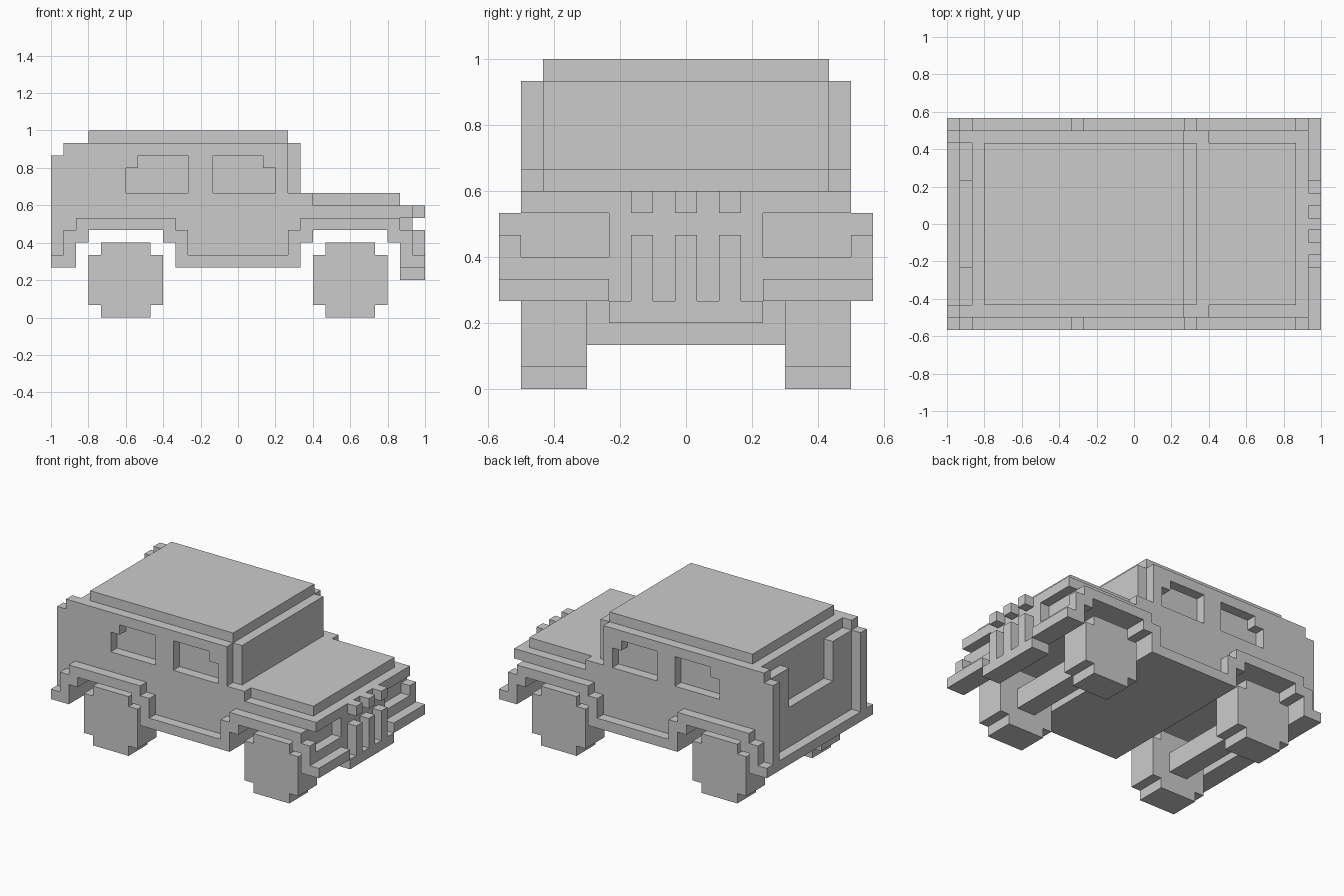
import bpy, bmesh

if "Cube" in bpy.data.objects:
    bpy.data.objects.remove(bpy.data.objects["Cube"])

U = 1 / 15  # one block


def add_object(name, bm):
    bmesh.ops.recalc_face_normals(bm, faces=bm.faces)
    mesh = bpy.data.meshes.new(name)
    bm.to_mesh(mesh)
    bm.free()
    ob = bpy.data.objects.new(name, mesh)
    bpy.context.collection.objects.link(ob)
    return ob


def extrude(name, profile, y0, y1):
    """Extrude an xz profile (in blocks) from y0 to y1."""
    bm = bmesh.new()
    face = bm.faces.new([bm.verts.new((x * U, y0 * U, z * U)) for x, z in profile])
    out = bmesh.ops.extrude_face_region(bm, geom=[face])
    verts = [v for v in out["geom"] if isinstance(v, bmesh.types.BMVert)]
    bmesh.ops.translate(bm, verts=verts, vec=(0, (y1 - y0) * U, 0))
    return add_object(name, bm)


def box(name, x0, x1, y0, y1, z0, z1):
    return extrude(name, [(x0, z0), (x1, z0), (x1, z1), (x0, z1)], y0, y1)


def mirror_y(ob):
    mod = ob.modifiers.new("Mirror", "MIRROR")
    mod.use_axis = (False, True, False)
    mod.use_mirror_merge = False


# Stepped wheel wells shared by the core and the side panels
def well(c):
    return [(c - 4, 4), (c - 4, 6), (c - 3, 6), (c - 3, 7),
            (c + 3, 7), (c + 3, 6), (c + 4, 6), (c + 4, 4)]


wells = well(-9) + well(9)

# Cabin, windscreen and hood core
extrude("body_core", wells[1:-1] + [(13, 10), (5, 10), (5, 14), (-13, 14)], -6.5, 6.5)
box("roof", -12, 4, -6.5, 6.5, 14, 15)

# Side panels with recessed windows
side = extrude("side_panel", [(-15, 4)] + wells[:-1] +
               [(13, 9), (6, 9), (6, 10), (4, 10), (4, 14), (-14, 14), (-14, 13), (-15, 13)],
               6.5, 7.5)
windows = {
    "rear_window_cutter": [(-9, 10), (-4, 10), (-4, 13), (-8, 13), (-8, 12), (-9, 12)],
    "front_window_cutter": [(-2, 10), (3, 10), (3, 12), (2, 12), (2, 13), (-2, 13)],
}
for name, profile in windows.items():
    cutter = extrude(name, profile, 6, 8)
    cutter.hide_render = True
    cutter.hide_viewport = True
    cut = side.modifiers.new("Window", "BOOLEAN")
    cut.operation = "DIFFERENCE"
    cut.solver = "EXACT"
    cut.object = cutter
mirror_y(side)

# Fender arches and sill, one block proud of the side
outer = [(14, 5), (14, 7), (13, 7), (13, 8), (5, 8), (5, 7), (4, 7), (4, 5),
         (-4, 5), (-4, 7), (-5, 7), (-5, 8), (-13, 8), (-13, 7), (-14, 7), (-14, 5), (-15, 5)]
mirror_y(extrude("fender_trim", [(-15, 4)] + wells + [(15, 4), (15, 5)] + outer, 7.5, 8.5))

# Rear door with window opening, and rear sill
box("rear_door_lower", -14, -13, -6.5, 6.5, 4, 9)
mirror_y(box("rear_door_pillar", -14, -13, 3.5, 6.5, 9, 13))
box("rear_sill", -15, -14, -6.5, 6.5, 4, 5)

# Nose: lip, lower panel, bumpers and grille
box("hood_lip", 13, 14, -7.5, 7.5, 8, 9)
box("nose_lower", 13, 14, -7.5, 7.5, 4, 6)
mirror_y(box("front_bumper", 14, 15, 3.5, 7.5, 4, 5))
box("grille_back", 13, 14, -3.5, 3.5, 3, 8)
box("grille_base", 14, 15, -3.5, 3.5, 3, 4)
for y in (-2, 0, 2):
    box("grille_bar", 14, 15, y - .5, y + .5, 4, 7)
    box("grille_tooth", 14, 15, y - .5, y + .5, 8, 9)

# Wheels and axles
for c in (-9, 9):
    mirror_y(extrude("wheel", [(c - 2, 0), (c + 2, 0), (c + 2, 1), (c + 3, 1), (c + 3, 5),
                               (c + 2, 5), (c + 2, 6), (c - 2, 6), (c - 2, 5), (c - 3, 5),
                               (c - 3, 1), (c - 2, 1)], 4.5, 7.5))
    box("axle", c - 1, c + 1, -4.5, 4.5, 2, 4)
